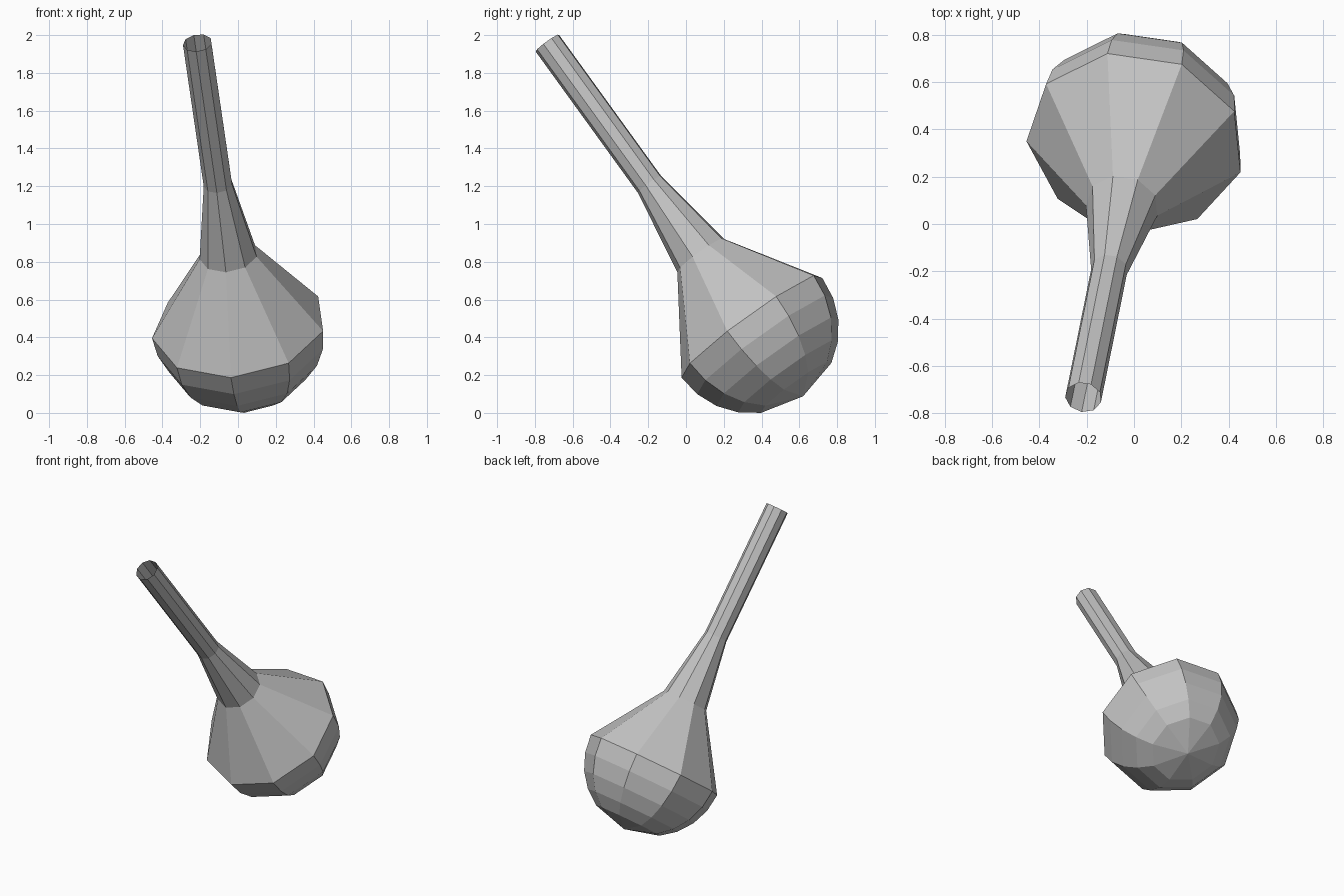
import bpy
import bmesh
from math import sin, cos, radians, tau
from mathutils import Vector, Matrix

if "Cube" in bpy.data.objects:
    bpy.data.objects.remove(bpy.data.objects["Cube"])

SIDES = 9
R = 0.465                                # bulb radius, also the spacing unit
CENTRE = Vector((0.005, 0.349, 0.462))   # middle of the bulb
AXIS = Vector((-0.118, -0.582, 0.8045)).normalized()
CORNER = Vector((0.193, 0.321, 0.258))   # direction of one corner of the rim

# Plain grey material
grey = bpy.data.materials.new("plain_grey")
grey.use_nodes = True
colour = (0.55, 0.55, 0.55, 1)
grey.diffuse_color = colour
grey.node_tree.nodes["Principled BSDF"].inputs["Base Color"].default_value = colour

# Profile as (radius, height along the axis): open spout, neck, shoulder, round bulb
profile = [(R / 6, 4 * R), (R / 6, 2 * R), (R / 3, R)]
profile += [(R * cos(radians(a)), -R * sin(radians(a))) for a in range(0, 61, 15)]

# Sweep the profile around the axis
bm = bmesh.new()
rings = []
for radius, height in profile:
    rings.append([bm.verts.new((radius * cos(tau * i / SIDES),
                                radius * sin(tau * i / SIDES), height))
                  for i in range(SIDES)])
for upper, lower in zip(rings, rings[1:]):
    for i in range(SIDES):
        j = (i + 1) % SIDES
        bm.faces.new((upper[i], lower[i], lower[j], upper[j]))

# Close the bulb with a fan at its pole; the spout stays open
pole = bm.verts.new((0, 0, -R))
for i in range(SIDES):
    bm.faces.new((rings[-1][i], pole, rings[-1][(i + 1) % SIDES]))

# Tilt the whole body into its resting pose
side = (CORNER - AXIS * CORNER.dot(AXIS)).normalized()
frame = Matrix((side, AXIS.cross(side), AXIS)).transposed().to_4x4()
bm.transform(Matrix.Translation(CENTRE) @ frame)
bm.normal_update()

mesh = bpy.data.meshes.new("bulb_with_spout")
bm.to_mesh(mesh)
bm.free()
mesh.materials.append(grey)
body = bpy.data.objects.new("bulb_with_spout", mesh)
bpy.context.collection.objects.link(body)
